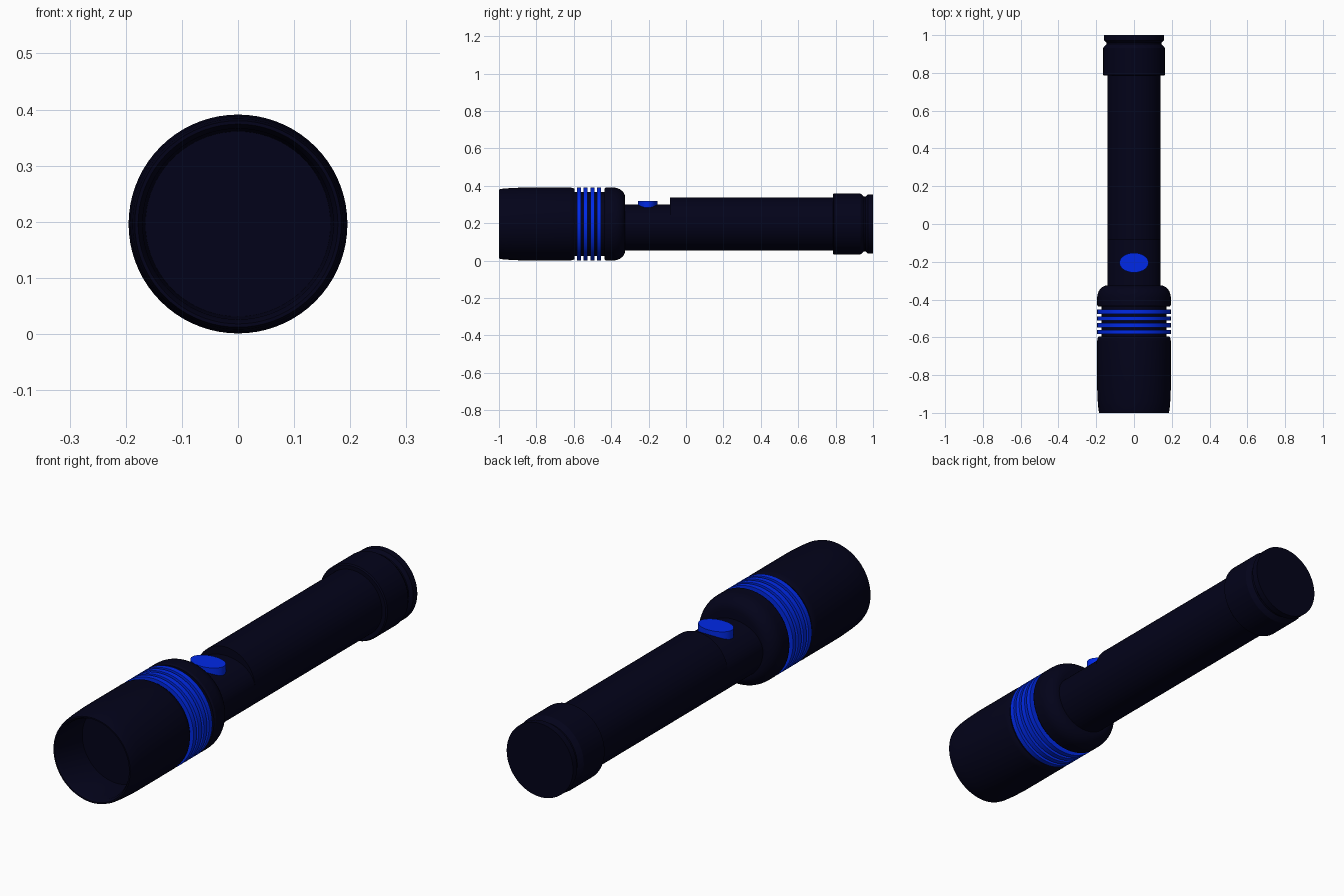
import bpy, bmesh, math

if "Cube" in bpy.data.objects:
    bpy.data.objects.remove(bpy.data.objects["Cube"])

AXIS_Z = 0.196
SEG = 72

def material(name, rgb):
    m = bpy.data.materials.new(name)
    m.diffuse_color = (*rgb, 1)
    m.use_nodes = True
    m.node_tree.nodes["Principled BSDF"].inputs["Base Color"].default_value = m.diffuse_color
    return m

BLACK = material("navy black", (0.0008, 0.0008, 0.010))
BLUE = material("bright blue", (0.0, 0.022, 0.80))

def smooth(ob):
    bpy.ops.object.select_all(action='DESELECT')
    ob.select_set(True)
    bpy.context.view_layer.objects.active = ob
    bpy.ops.object.shade_smooth_by_angle(angle=math.radians(30))

def finish(bm, name, mat):
    bmesh.ops.remove_doubles(bm, verts=bm.verts, dist=1e-5)
    bmesh.ops.recalc_face_normals(bm, faces=bm.faces)
    me = bpy.data.meshes.new(name)
    bm.to_mesh(me)
    bm.free()
    ob = bpy.data.objects.new(name, me)
    bpy.context.collection.objects.link(ob)
    me.materials.append(mat)
    smooth(ob)
    return ob

def lathe(name, profile, mat, closed=False, top_scale=1.0):
    """Turn (y, radius) points around the long axis; top_scale flattens the upper half."""
    bm = bmesh.new()
    rings = []
    for y, r in profile:
        ring = []
        for i in range(SEG):
            a = 2 * math.pi * i / SEG
            z = r * math.sin(a)
            ring.append(bm.verts.new((r * math.cos(a), y,
                                      AXIS_Z + z * (top_scale if z > 0 else 1))))
        rings.append(ring)
    if closed:
        rings.append(rings[0])
    for a, b in zip(rings, rings[1:]):
        for i in range(SEG):
            j = (i + 1) % SEG
            bm.faces.new((a[i], a[j], b[j], b[i]))
    return finish(bm, name, mat)

# Head: recessed lens, barrel, ring groove, and rounded shoulder
shoulder = [(-0.39 + 0.065 * math.sin(t), 0.140 + 0.055 * math.cos(t))
            for t in [math.pi / 2 * k / 8 for k in range(9)]]
lathe("head", [
    (-0.83, 0), (-0.83, 0.165), (-0.985, 0.170), (-1.0, 0.178), (-1.0, 0.184),
    (-0.985, 0.188), (-0.94, 0.192), (-0.87, 0.195), (-0.62, 0.195),
    (-0.605, 0.193), (-0.595, 0.187), (-0.595, 0.171), (-0.436, 0.171),
    (-0.436, 0.190), (-0.428, 0.195)] + shoulder + [(-0.325, 0)], BLACK)

# Blue cooling rings
for k in range(4):
    y = -0.572 + 0.0357 * k
    lathe(f"grip_ring_{k + 1}", [(y - 0.011, 0.165), (y - 0.011, 0.195),
          (y + 0.011, 0.195), (y + 0.011, 0.165)], BLUE, closed=True)

# Handle tube, and the lowered section that carries the switch
lathe("handle_tube", [(-0.085, 0), (-0.085, 0.141), (0.82, 0.141), (0.82, 0)], BLACK)
lathe("switch_section", [(-0.36, 0), (-0.36, 0.141), (-0.085, 0.141), (-0.085, 0)],
      BLACK, top_scale=0.104 / 0.141)

# Oval switch button
bm = bmesh.new()
bmesh.ops.create_cone(bm, cap_ends=True, segments=48, radius1=1, radius2=1, depth=1)
for v in bm.verts:
    v.co = (v.co.x * 0.077, -0.205 + v.co.y * 0.052, 0.299 + v.co.z * 0.042)
finish(bm, "switch_button", BLUE)

# Tail cap with a V groove
lathe("tail_cap", [
    (0.785, 0), (0.785, 0.158), (0.790, 0.163), (0.932, 0.163), (0.940, 0.158),
    (0.952, 0.146), (0.960, 0.146), (0.972, 0.159), (1.0, 0.159), (1.0, 0)], BLACK)
